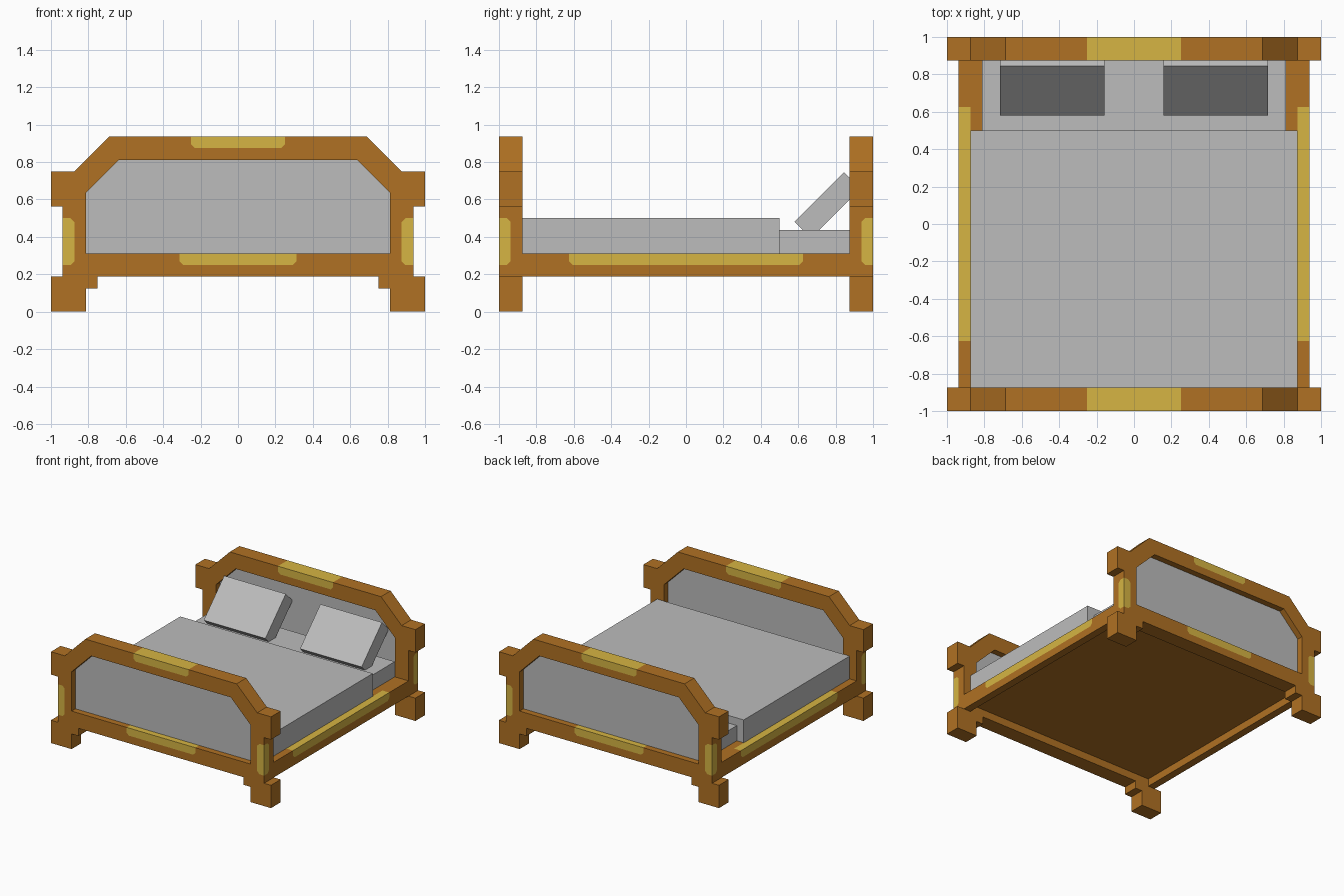
import bpy, bmesh
from mathutils import Vector

if "Cube" in bpy.data.objects:
    bpy.data.objects.remove(bpy.data.objects["Cube"], do_unlink=True)


def material(name, rgb):
    lin = [((c / 255 + 0.055) / 1.055) ** 2.4 for c in rgb] + [1.0]
    m = bpy.data.materials.new(name)
    m.use_nodes = True
    m.diffuse_color = lin
    m.node_tree.nodes["Principled BSDF"].inputs["Base Color"].default_value = lin
    return m


WOOD = material("orange wood", (176, 113, 35))
GOLD = material("gold inlay", (214, 181, 67))
CLOTH = material("grey cloth", (188, 188, 188))


def finish(name, bm, *mats):
    bmesh.ops.recalc_face_normals(bm, faces=bm.faces[:])
    me = bpy.data.meshes.new(name)
    bm.to_mesh(me)
    bm.free()
    for m in mats:
        me.materials.append(m)
    ob = bpy.data.objects.new(name, me)
    bpy.context.collection.objects.link(ob)
    return ob


def box_bm(lo, hi):
    bm = bmesh.new()
    bmesh.ops.create_cube(bm, size=1)
    for v in bm.verts:
        v.co = [(a + b) / 2 + c * (b - a) for a, b, c in zip(lo, hi, v.co)]
    return bm


def box(name, lo, hi, mat):
    return finish(name, box_bm(lo, hi), mat)


def prism_bm(loops, y0, y1):
    """Extrude closed x/z loops (outline plus holes) from y0 to y1."""
    bm = bmesh.new()
    edges = []
    for loop in loops:
        vs = [bm.verts.new((x, y0, z)) for x, z in loop]
        edges += [bm.edges.new((a, b)) for a, b in zip(vs, vs[1:] + vs[:1])]
    bmesh.ops.triangle_fill(bm, edges=edges, use_beauty=True, normal=(0, -1, 0))
    ext = bmesh.ops.extrude_face_region(bm, geom=bm.faces[:], use_keep_orig=True)
    verts = [g for g in ext["geom"] if isinstance(g, bmesh.types.BMVert)]
    bmesh.ops.translate(bm, verts=verts, vec=(0, y1 - y0, 0))
    return bm


def inlay(bm, planes):
    """Cut the faces along half-spaces n.p >= d and colour what lies inside all."""
    planes = [(Vector(n), d) for n, d in planes]

    def inside(k):
        return [f for f in bm.faces
                if all(n.dot(f.calc_center_median()) >= d - 1e-5 for n, d in planes[:k])]

    for i, (n, d) in enumerate(planes):
        fs = inside(i)
        geom = fs + list({e for f in fs for e in f.edges}) + list({v for f in fs for v in f.verts})
        bmesh.ops.bisect_plane(bm, geom=geom, dist=1e-5,
                               plane_co=n * (d / n.length_squared), plane_no=n.normalized())
    for f in inside(len(planes)):
        f.material_index = 1


C = 0.02  # corner cut of the inlays


def band(axis, half, z0, z1):
    """Centred strip along an axis with its lower corners cut."""
    planes = [((0, 0, 1), z0), ((0, 0, -1), -z1)]
    for s in (-1, 1):
        n = Vector((s, 0, 0)) if axis == "x" else Vector((0, s, 0))
        planes += [(n, -half), (n + Vector((0, 0, 1)), z0 - half + C)]
    return planes


def post_inlay(s):
    """Strip wrapping the outer corner of a post."""
    planes = [((s, 0, 0), 0.875), ((0, -1, 0), 0.9375), ((0, 0, 1), 0.25), ((0, 0, -1), -0.5)]
    for up, z in ((1, 0.25), (-1, -0.5)):
        planes += [((s, 0, up), 0.875 + z + C), ((0, -1, up), 0.9375 + z + C)]
    return planes


def mirrored(half):
    return half + [(-x, z) for x, z in reversed(half)]


OUTLINE = mirrored([(0.75, 0.1875), (0.75, 0.125), (0.8125, 0.125), (0.8125, 0), (1, 0),
                    (1, 0.1875), (0.9375, 0.1875), (0.9375, 0.5625), (1, 0.5625),
                    (1, 0.75), (0.875, 0.75), (0.6875, 0.9375)])
OPENING = mirrored([(0.8125, 0.3125), (0.8125, 0.635), (0.635, 0.8125)])

# End boards: wooden frame with legs, gold inlays and a recessed panel
for name, flip in (("footboard", 1), ("headboard", -1)):
    frame = prism_bm([OUTLINE, OPENING], -1, -0.875)
    inlay(frame, band("x", 0.25, 0.875, 1))
    inlay(frame, band("x", 0.3125, 0.25, 0.3126))
    for s in (-1, 1):
        inlay(frame, post_inlay(s))
    panel = prism_bm([OPENING], -0.95, -0.925)
    for bm in (frame, panel):
        for v in bm.verts:
            v.co.y *= flip
    finish(name + "_frame", frame, WOOD, GOLD)
    finish(name + "_panel", panel, CLOTH)

# Side rails with a gold strip
for side, s in (("left", 1), ("right", -1)):
    x0, x1 = sorted((0.875 * s, 0.9375 * s))
    rail = box_bm((x0, -0.875, 0.1875), (x1, 0.875, 0.3125))
    inlay(rail, band("y", 0.625, 0.25, 1))
    finish(side + "_rail", rail, WOOD, GOLD)

# Base and bedding
box("base_board", (-0.875, -0.875, 0.25), (0.875, 0.875, 0.3125), WOOD)
box("blanket", (-0.875, -0.875, 0.3125), (0.875, 0.5, 0.5), CLOTH)
box("mattress", (-0.8125, 0.5, 0.3125), (0.8125, 0.875, 0.4375), CLOTH)

# Pillows leaning back at 45 degrees
for side, s in (("left", 1), ("right", -1)):
    pillow = box("pillow_" + side, (-0.28, -0.1875, -0.0625), (0.28, 0.1875, 0.0625), CLOTH)
    pillow.location = (0.4375 * s, 0.757, 0.569)
    pillow.rotation_euler.x = 0.7854
